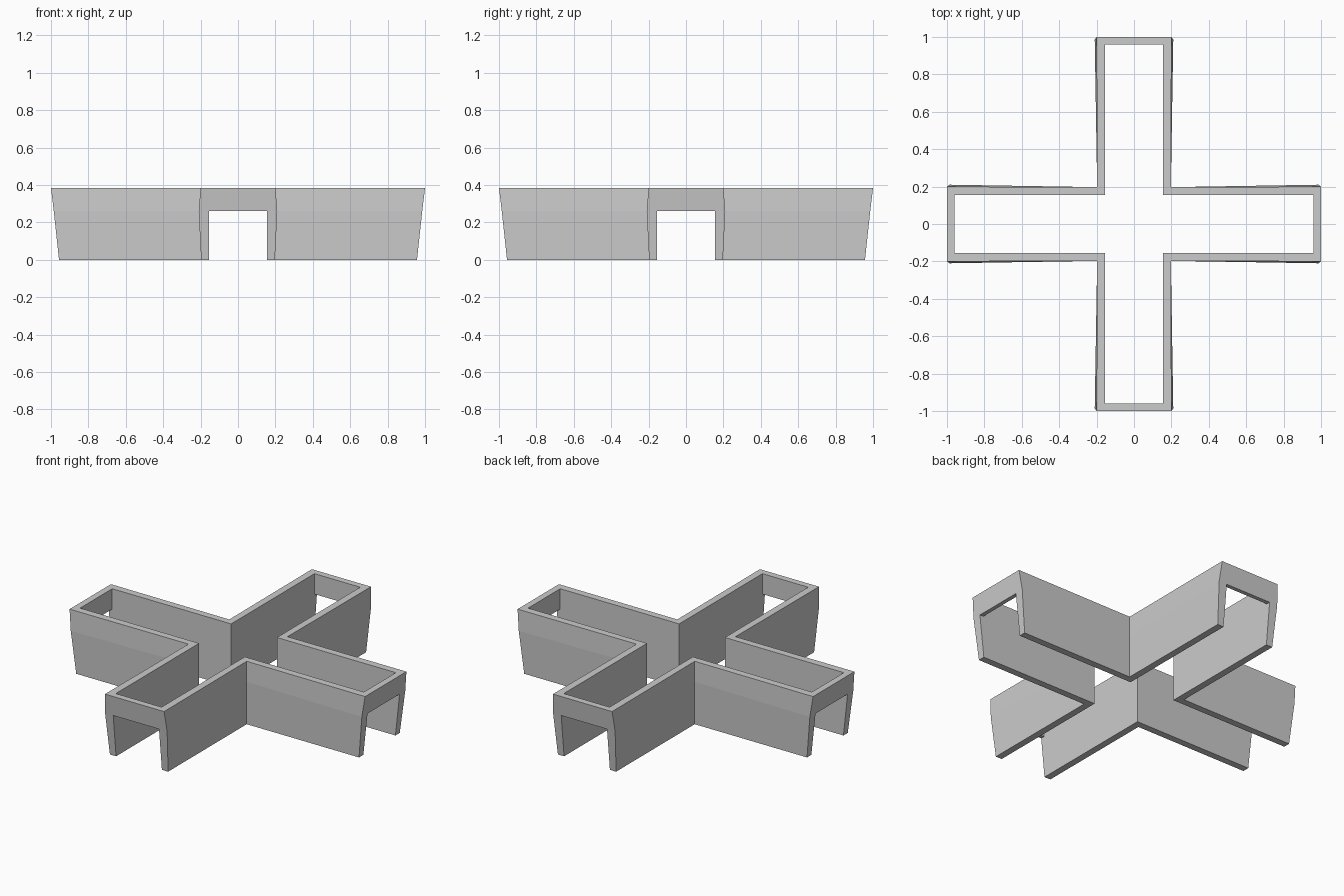
import bpy, bmesh
from mathutils import Matrix, Vector
from math import pi

if "Cube" in bpy.data.objects:
    bpy.data.objects.remove(bpy.data.objects["Cube"])

H, M = 0.385, 0.26           # wall top, lintel underside
I, C = 0.155, 0.197          # inner and outer wall offset at the inner corners
E0, EM, E1 = 0.957, 0.985, 1.0   # sloping arm end at floor, lintel, top
L = 0.96                     # inner face of the lintel

# Faces of half an arm pointing along +x
half_arm = [
    # outer side, lower and upper band
    [(C, C, 0), (E0, C, 0), (EM, 0.21, M), (C, C, M)],
    [(C, C, M), (EM, 0.21, M), (E1, 0.2, H), (C, C, H)],
    # inner side
    [(I, I, 0), (E0, I, 0), (EM, I, M), (L, I, M), (L, I, H), (I, I, H)],
    # wall underside
    [(I, I, 0), (E0, I, 0), (E0, C, 0), (C, C, 0)],
    # leg end
    [(E0, I, 0), (E0, C, 0), (EM, 0.21, M), (EM, I, M)],
    # rim
    [(I, I, H), (L, I, H), (L, 0, H), (E1, 0, H), (E1, 0.2, H), (C, C, H)],
    # lintel front, underside and back
    [(EM, 0, M), (EM, I, M), (EM, 0.21, M), (E1, 0.2, H), (E1, 0, H)],
    [(L, 0, M), (L, I, M), (EM, I, M), (EM, 0, M)],
    [(L, 0, M), (L, I, M), (L, I, H), (L, 0, H)],
]

# Mirror and rotate the half arm into a closed cross
bm = bmesh.new()
for k in range(4):
    for side in (1, -1):
        m = Matrix.Rotation(k * pi / 2, 4, 'Z') @ Matrix.Diagonal((1, side, 1, 1))
        for face in half_arm:
            bm.faces.new([bm.verts.new(m @ Vector(p)) for p in face])
bmesh.ops.remove_doubles(bm, verts=bm.verts, dist=0.0005)
bmesh.ops.recalc_face_normals(bm, faces=bm.faces)

mesh = bpy.data.meshes.new("cross_wall")
bm.to_mesh(mesh)
bm.free()
bpy.context.collection.objects.link(bpy.data.objects.new("cross_wall", mesh))
